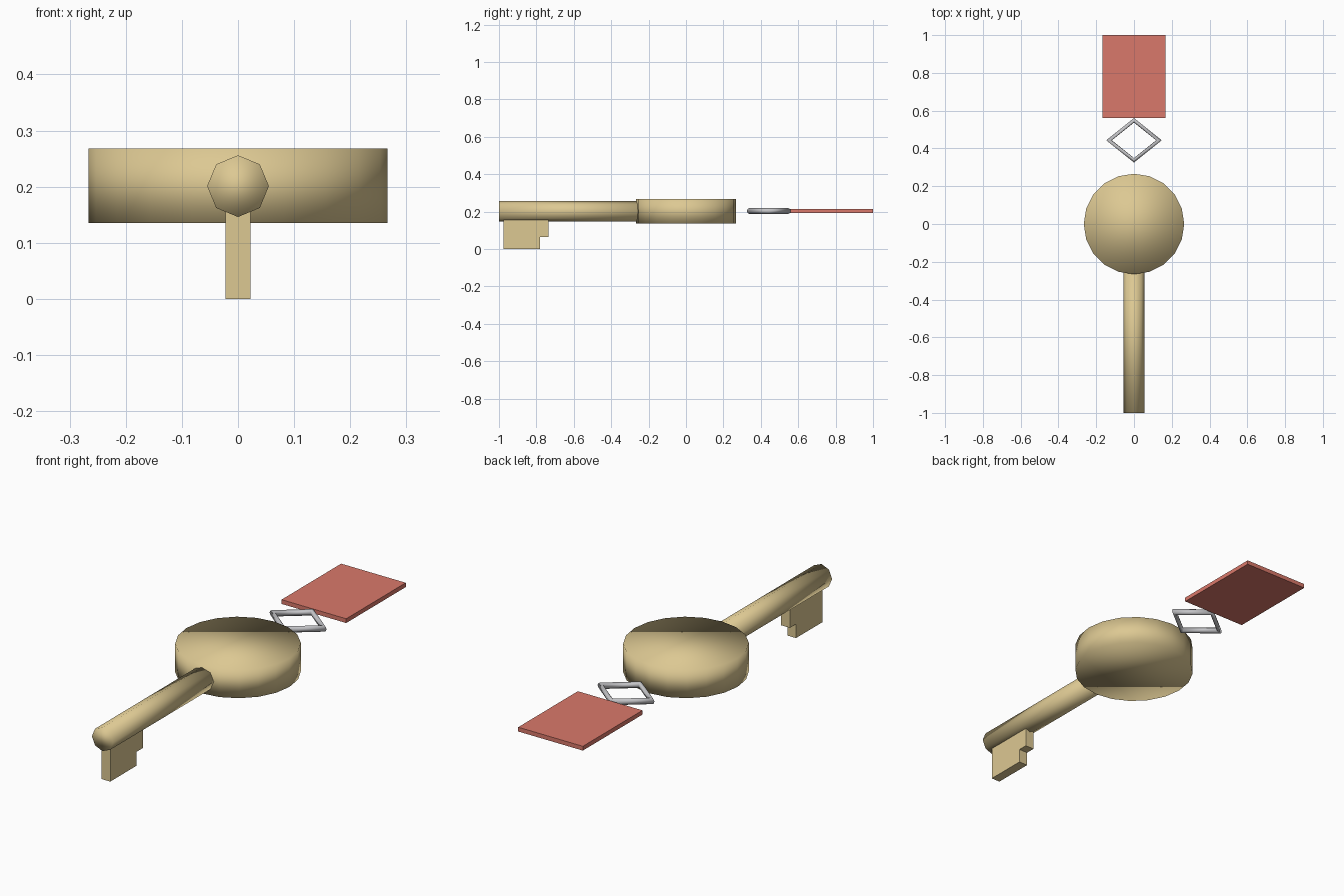
import bpy
import bmesh
from math import radians
from mathutils import Matrix, Vector

cube = bpy.data.objects.get("Cube")
if cube:
    bpy.data.objects.remove(cube, do_unlink=True)


def make_material(name, rgb):
    mat = bpy.data.materials.new(name)
    mat.use_nodes = True
    mat.diffuse_color = (*rgb, 1)
    mat.node_tree.nodes["Principled BSDF"].inputs["Base Color"].default_value = (*rgb, 1)
    return mat


gold = make_material("pale gold", (0.72, 0.58, 0.29))
red = make_material("tag red", (0.70, 0.19, 0.145))
silver = make_material("silver", (0.55, 0.55, 0.57))


def add_object(name, bm, mat, smooth):
    bmesh.ops.recalc_face_normals(bm, faces=bm.faces)
    for face in bm.faces:
        face.smooth = smooth
    mesh = bpy.data.meshes.new(name)
    bm.to_mesh(mesh)
    bm.free()
    mesh.materials.append(mat)
    obj = bpy.data.objects.new(name, mesh)
    bpy.context.collection.objects.link(obj)
    return obj


def add_cylinder(name, sides, radius, depth, matrix):
    bm = bmesh.new()
    bmesh.ops.create_cone(bm, cap_ends=True, segments=sides, radius1=radius,
                          radius2=radius, depth=depth, matrix=matrix)
    return add_object(name, bm, gold, True)


def extrude_profile(name, points, direction, mat):
    bm = bmesh.new()
    face = bm.faces.new([bm.verts.new(p) for p in points])
    side = bmesh.ops.extrude_face_region(bm, geom=[face], use_keep_orig=True)
    moved = [v for v in side["geom"] if isinstance(v, bmesh.types.BMVert)]
    bmesh.ops.translate(bm, verts=moved, vec=Vector(direction))
    return add_object(name, bm, mat, False)


# Round bow and octagonal shaft of the key
add_cylinder("key_bow", 20, 0.266, 0.133, Matrix.Translation((0, 0, 0.2015)))
add_cylinder("key_shaft", 8, 0.055, 0.78,
             Matrix.Translation((0, -0.61, 0.201)) @ Matrix.Rotation(radians(90), 4, "X"))

# Stepped bit under the end of the shaft
bit = [(-0.975, 0), (-0.78, 0), (-0.78, 0.065), (-0.735, 0.065),
       (-0.735, 0.17), (-0.975, 0.17)]
extrude_profile("key_bit", [(-0.0225, y, z) for y, z in bit], (0.045, 0, 0), gold)

# Diamond shaped link: a four-sided ring
bpy.ops.mesh.primitive_torus_add(major_segments=4, minor_segments=8,
                                 major_radius=0.132, minor_radius=0.015,
                                 location=(0, 0.443, 0.203))
link = bpy.context.object
link.name = "chain_link"
link.scale.y = 0.8
link.data.materials.append(silver)
bpy.ops.object.shade_smooth()

# Flat tag
tag = [(-0.167, 0.56), (0.167, 0.56), (0.167, 1.0), (-0.167, 1.0)]
extrude_profile("tag", [(x, y, 0.193) for x, y in tag], (0, 0, 0.02), red)
